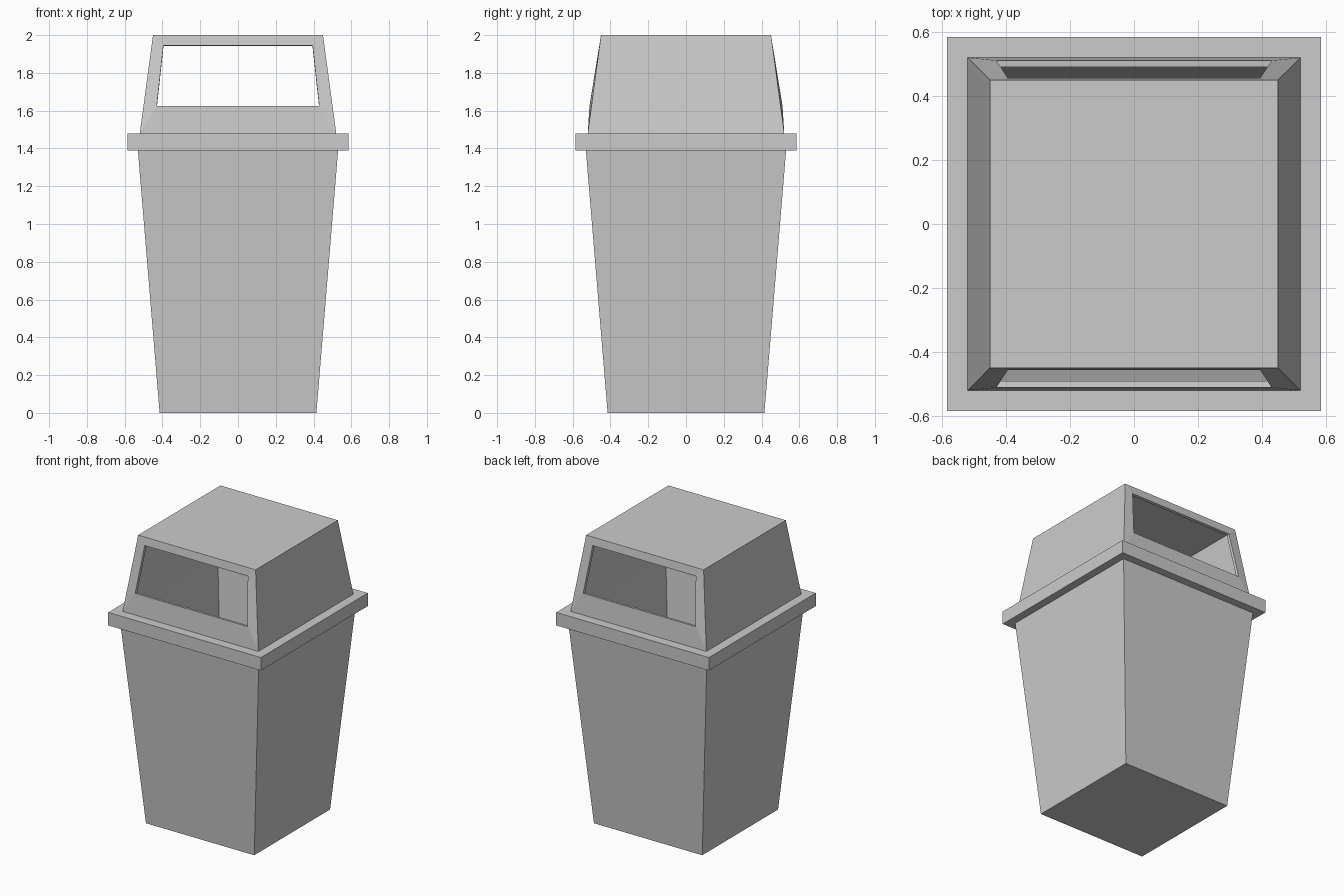
import bpy, bmesh

if "Cube" in bpy.data.objects:
    bpy.data.objects.remove(bpy.data.objects["Cube"])


def make_object(name, bm, wall=0.0):
    """Turn a bmesh into an object, optionally giving it a wall thickness inwards."""
    bmesh.ops.recalc_face_normals(bm, faces=bm.faces[:])
    mesh = bpy.data.meshes.new(name)
    bm.to_mesh(mesh)
    bm.free()
    obj = bpy.data.objects.new(name, mesh)
    bpy.context.collection.objects.link(obj)
    if wall:
        mod = obj.modifiers.new("wall", 'SOLIDIFY')
        mod.thickness = wall
        mod.offset = -1
        mod.use_even_offset = True
    return obj


def square(bm, half, z):
    """Four corners, starting front left, going round."""
    return [bm.verts.new((sx * half, sy * half, z))
            for sx, sy in ((-1, -1), (1, -1), (1, 1), (-1, 1))]


def bridge(bm, a, b):
    """Join two four-corner loops with a ring of quads."""
    for i in range(4):
        j = (i + 1) % 4
        bm.faces.new((a[i], a[j], b[j], b[i]))


# Tapered bin body, open at the top
bm = bmesh.new()
low, high = square(bm, 0.415, 0), square(bm, 0.53, 1.39)
bm.faces.new(low)
bridge(bm, low, high)
make_object("bin_body", bm, 0.02)

# Square rim ring between body and lid
bm = bmesh.new()
loops = [square(bm, half, z) for half, z in
         ((0.585, 1.39), (0.585, 1.48), (0.505, 1.48), (0.505, 1.39))]
for i in range(4):
    bridge(bm, loops[i], loops[(i + 1) % 4])
make_object("rim", bm)

# Hood lid with an opening in the front and back
bm = bmesh.new()
base, top = square(bm, 0.52, 1.48), square(bm, 0.45, 2.0)
bm.faces.new(top)
for i in (0, 2):
    j = i + 1
    k = (j + 1) % 4
    s = -1 if i == 0 else 1
    # closed side panel
    bm.faces.new((base[j], base[k], top[k], top[j]))
    # frame around the opening, its lower edge bulging slightly outwards
    hole = [bm.verts.new((-s * x, s * y, z)) for x, y, z in
            ((-0.43, 0.511, 1.625), (0.43, 0.511, 1.625),
             (0.395, 0.457, 1.945), (-0.395, 0.457, 1.945))]
    bridge(bm, [base[i], base[j], top[j], top[i]], hole)
make_object("hood_lid", bm, 0.02)
